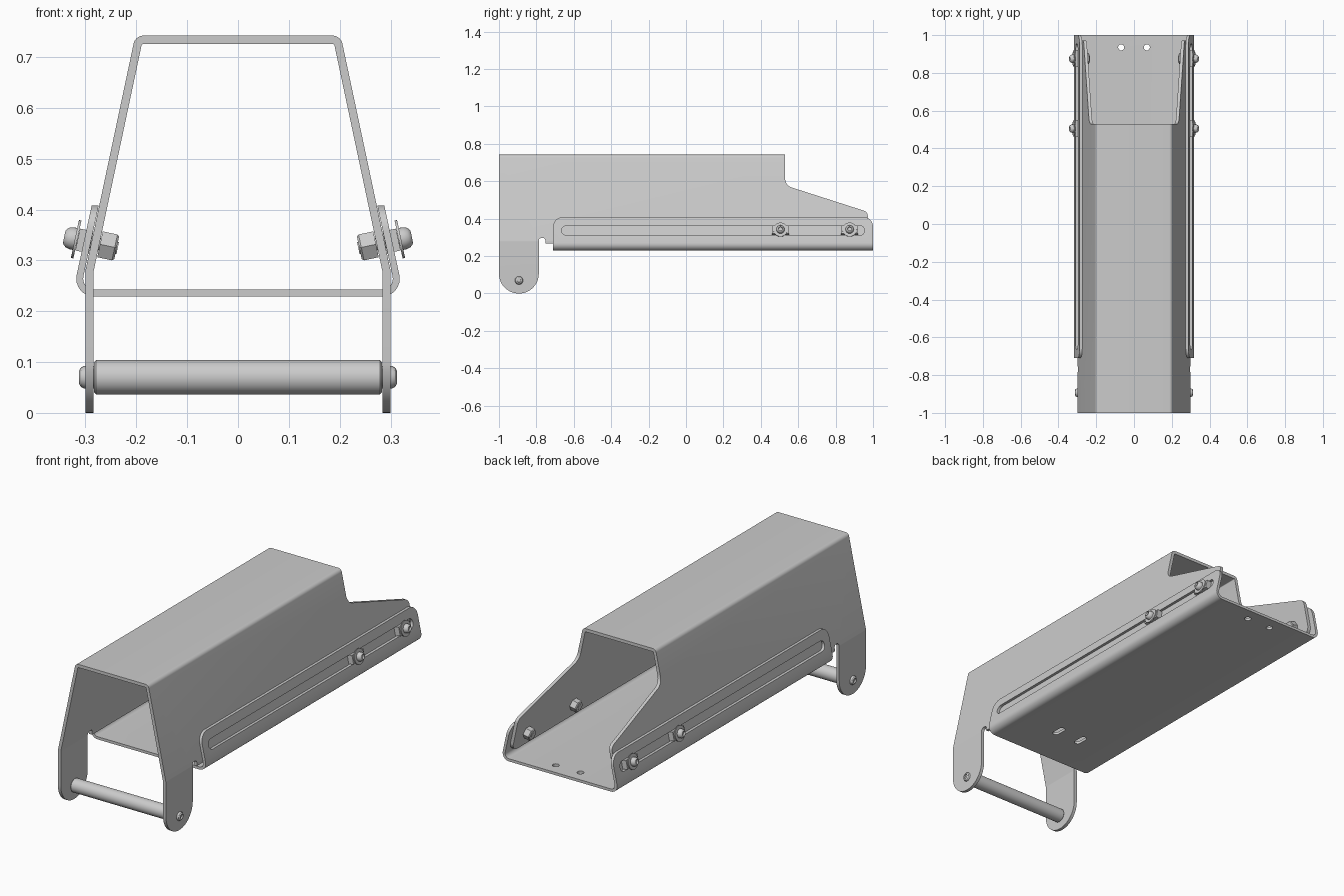
import bpy, bmesh, math
from mathutils import Vector, Matrix

if "Cube" in bpy.data.objects:
    bpy.data.objects.remove(bpy.data.objects["Cube"])


def fillet(corners, steps=8):
    """Closed or open list of (a, b, r) corners -> points with rounded corners."""
    out, n = [], len(corners)
    for i, (a, b, r) in enumerate(corners):
        p = Vector((a, b))
        if r == 0:
            out.append(p)
            continue
        d1 = (Vector(corners[i - 1][:2]) - p).normalized()
        d2 = (Vector(corners[(i + 1) % n][:2]) - p).normalized()
        half = d1.angle(d2) / 2
        c = p + (d1 + d2).normalized() * r / math.sin(half)
        v1 = p + d1 * r / math.tan(half) - c
        v2 = p + d2 * r / math.tan(half) - c
        turn = math.atan2(v1.x * v2.y - v1.y * v2.x, v1.dot(v2))
        for k in range(steps + 1):
            out.append(c + Matrix.Rotation(turn * k / steps, 2) @ v1)
    return out


def sheet_section(path, t):
    """Give an open path a sheet thickness t on its right hand side."""
    inner = []
    for i, p in enumerate(path):
        ns = []
        for j in (i - 1, i):
            if 0 <= j < len(path) - 1:
                d = (path[j + 1] - path[j]).normalized()
                ns.append(Vector((d.y, -d.x)))
        n1, n2 = ns[0], ns[-1]
        inner.append(p + (n1 + n2) / (1 + n1.dot(n2)) * t)
    return path + inner[::-1]


def make(name, bm):
    bmesh.ops.recalc_face_normals(bm, faces=bm.faces)
    me = bpy.data.meshes.new(name)
    bm.to_mesh(me)
    bm.free()
    ob = bpy.data.objects.new(name, me)
    bpy.context.collection.objects.link(ob)
    return ob


def prism(name, pts, axis, lo, hi):
    """Extrude a 2D outline along axis x, y or z."""
    place = {'x': lambda p, c: (c, p[0], p[1]),
             'y': lambda p, c: (p[0], c, p[1]),
             'z': lambda p, c: (p[0], p[1], c)}[axis]
    bm = bmesh.new()
    a = [bm.verts.new(place(p, lo)) for p in pts]
    b = [bm.verts.new(place(p, hi)) for p in pts]
    bm.faces.new(a)
    bm.faces.new(b[::-1])
    for i in range(len(pts)):
        j = (i + 1) % len(pts)
        bm.faces.new((a[i], a[j], b[j], b[i]))
    return make(name, bm)


def lathe(name, profile, seg, origin, axis):
    """Spin a closed (radius, height) profile about an axis."""
    m = Matrix.Translation(origin) @ Vector(axis).to_track_quat('Z', 'Y').to_matrix().to_4x4()
    bm = bmesh.new()
    rings = []
    for k in range(seg):
        a = 2 * math.pi * k / seg
        rings.append([bm.verts.new(m @ Vector((r * math.cos(a), r * math.sin(a), h)))
                      for r, h in profile])
    n = len(profile)
    for k in range(seg):
        p, q = rings[k], rings[(k + 1) % seg]
        for i in range(n):
            j = (i + 1) % n
            if profile[i][0] or profile[j][0]:
                bm.faces.new((p[i], p[j], q[j], q[i]))
    bmesh.ops.remove_doubles(bm, verts=bm.verts, dist=1e-6)
    return make(name, bm)


def activate(ob):
    bpy.ops.object.select_all(action='DESELECT')
    ob.select_set(True)
    bpy.context.view_layer.objects.active = ob


def carve(ob, cutter, op='DIFFERENCE'):
    mod = ob.modifiers.new('cut', 'BOOLEAN')
    mod.object, mod.operation, mod.solver = cutter, op, 'EXACT'
    activate(ob)
    bpy.ops.object.modifier_apply(modifier='cut')
    bpy.data.objects.remove(cutter)


def smooth(ob):
    activate(ob)
    bpy.ops.object.shade_smooth_by_angle(angle=math.radians(30))


def mirror(ob):
    mod = ob.modifiers.new('mirror', 'MIRROR')
    mod.use_axis = (True, False, False)
    mod.use_mirror_merge = False
    smooth(ob)


def slot(a0, a1, b, r):
    return fillet([(a0, b - r, r * .999), (a1, b - r, r * .999),
                   (a1, b + r, r * .999), (a0, b + r, r * .999)])


# folded cover with hanging legs
path = fillet([(-.3, -.05, 0), (-.3, .28, .03), (-.202, .742, .02),
               (.202, .742, .02), (.3, .28, .03), (.3, -.05, 0)])
cover = prism('cover', sheet_section(path, .016), 'y', -1.1, 1.1)
outline = fillet([(-1, .8, 0), (.53, .8, 0), (.53, .578, .05), (.972, .436, .03),
                  (.972, .268, .04), (-.752, .268, 0), (-.752, .297, .015),
                  (-.787, .297, .015), (-.787, 0, .106), (-1, 0, .106)], 12)
carve(cover, prism('cutter', outline, 'x', -.5, .5), 'INTERSECT')
smooth(cover)

# sliding tray with slotted flanges
path = fillet([(-.283, .43, 0), (-.3265, .229, .035), (.3265, .229, .035), (.283, .43, 0)])
tray = prism('tray', sheet_section(path, -.0135), 'y', -.8, 1.1)
outline = fillet([(-.71, .1, 0), (1, .1, 0), (1, .408, .05), (-.71, .408, .05)])
carve(tray, prism('cutter', outline, 'x', -.5, .5), 'INTERSECT')
carve(tray, prism('cutter', slot(-.665, .955, .337, .025), 'x', -.5, .5))
for x in (-.068, .068):
    carve(tray, prism('cutter', [(p.y, p.x) for p in slot(-.52, -.445, x, .016)], 'z', .1, .3))
    carve(tray, prism('cutter', slot(x - .016, x + .016, .935, .016), 'z', .1, .3))
smooth(tray)

# clamping bolts, tilted square to the sloping sides
normal = Vector((.978, 0, .2075))
up = Vector((-.2075, 0, .978))
for tag, y in (('front', .505), ('rear', .875)):
    o = Vector((.2875, y, .335))
    mirror(lathe(tag + '_bolt_head', [(0, .034), (.022, .034), (.022, .041), (.0195, .049),
                 (.015, .054), (.011, .0555), (.010, .046), (0, .046)], 24, o, normal))
    mirror(lathe(tag + '_washer', [(.008, .029), (.038, .029), (.038, .034), (.008, .034)],
                 32, o, normal))
    mirror(lathe(tag + '_nut', [(.008, -.0165), (.03, -.0165), (.03, -.046), (.026, -.05),
                 (.012, -.05)], 6, o, normal))
    mirror(lathe(tag + '_bolt_shank', [(0, -.052), (.012, -.052), (.012, .035), (0, .035)],
                 16, o, normal))
    bm = bmesh.new()
    bmesh.ops.create_cube(bm, size=1)
    for v in bm.verts:
        c = v.co.copy()
        v.co = o + normal * (.015 + c.x * .027) + Vector((0, c.y * .09, 0)) + up * c.z * .044
    mirror(make(tag + '_slide_block', bm))

# roller between the legs, with button head pins
pivot = Vector((0, -.893, .07))
smooth(lathe('roller', [(0, -.283), (.030, -.283), (.034, -.279), (.034, .279),
                        (.030, .283), (0, .283)], 40, pivot, (1, 0, 0)))
mirror(lathe('roller_pin', [(0, .28), (.022, .28), (.022, .303), (.019, .309), (.013, .3125),
                            (.011, .3125), (.010, .305), (0, .305)], 24, pivot, (1, 0, 0)))
